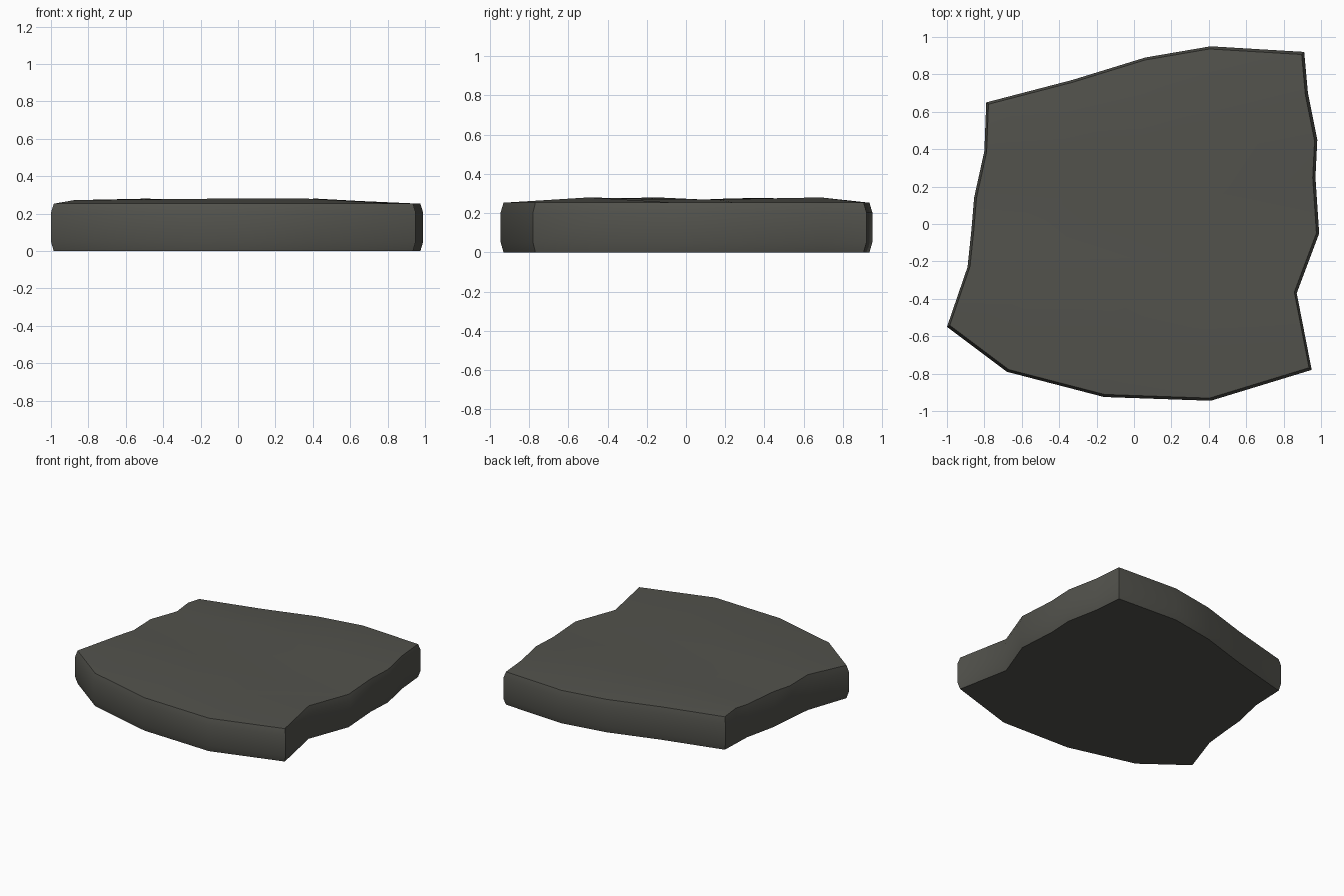
import bpy, bmesh, math
from mathutils import Vector

if "Cube" in bpy.data.objects:
    bpy.data.objects.remove(bpy.data.objects["Cube"])

# Four sides of the slab outline
front = [(-1, -.55), (-.68, -.79), (-.16, -.925), (.41, -.945), (.95, -.78)]
back = [(-.79, .65), (-.33, .77), (.06, .89), (.41, .95), (.91, .92)]
left = [(-1, -.55), (-.89, -.23), (-.87, -.04), (-.855, .14), (-.80, .39), (-.795, .52), (-.79, .65)]
right = [(.95, -.78), (.87, -.37), (.99, -.05), (.97, .25), (.98, .45), (.93, .70), (.91, .92)]
# Gentle bumps of the worn top, interior rows from front to back
bumps = [(.275, .28, .28), (.28, .272, .255), (.262, .268, .27),
         (.278, .262, .275), (.265, .27, .28)]

stone = bpy.data.materials.new("dark stone")
stone.diffuse_color = (.085, .085, .073, 1)
stone.use_nodes = True
stone.node_tree.nodes["Principled BSDF"].inputs["Base Color"].default_value = stone.diffuse_color

V = lambda p: Vector((p[0], p[1]))
nx, ny = len(front), len(left)


def patch(i, j):
    """Blend the four outline sides into a grid point."""
    u, v = i / (nx - 1), j / (ny - 1)
    edges = (V(front[i]) * (1 - v) + V(back[i]) * v
             + V(left[j]) * (1 - u) + V(right[j]) * u)
    corners = ((V(front[0]) * (1 - u) + V(front[-1]) * u) * (1 - v)
               + (V(back[0]) * (1 - u) + V(back[-1]) * u) * v)
    return edges - corners


bm = bmesh.new()

# Uneven top surface
grid = {}
for j in range(ny):
    for i in range(nx):
        p = patch(i, j) * .985
        inside = 0 < i < nx - 1 and 0 < j < ny - 1
        z = bumps[j - 1][i - 1] if inside else .253
        if i == 0 and j in (1, 3, 5):
            z = .272
        grid[i, j] = bm.verts.new((p.x, p.y, z))
for j in range(ny - 1):
    for i in range(nx - 1):
        bm.faces.new([grid[i, j], grid[i + 1, j], grid[i + 1, j + 1], grid[i, j + 1]])

# Slightly rounded side walls, following the rim downwards
rim = ([(i, 0) for i in range(nx)] + [(nx - 1, j) for j in range(1, ny)]
       + [(i, ny - 1) for i in range(nx - 2, -1, -1)] + [(0, j) for j in range(ny - 2, 0, -1)])
upper = [grid[k] for k in rim]
for z, s in ((.205, 1), (.05, 1), (0, .985)):
    lower = [bm.verts.new((*(patch(*k) * s), z)) for k in rim]
    for a in range(len(rim)):
        b = (a + 1) % len(rim)
        bm.faces.new([upper[b], upper[a], lower[a], lower[b]])
    upper = lower

# Flat underside
bm.faces.new(upper[::-1])
bmesh.ops.recalc_face_normals(bm, faces=bm.faces)

mesh = bpy.data.meshes.new("stone_slab")
bm.to_mesh(mesh)
bm.free()
slab = bpy.data.objects.new("stone_slab", mesh)
bpy.context.collection.objects.link(slab)
mesh.materials.append(stone)
bpy.context.view_layer.objects.active = slab
slab.select_set(True)
bpy.ops.object.shade_smooth_by_angle(angle=math.radians(45))
